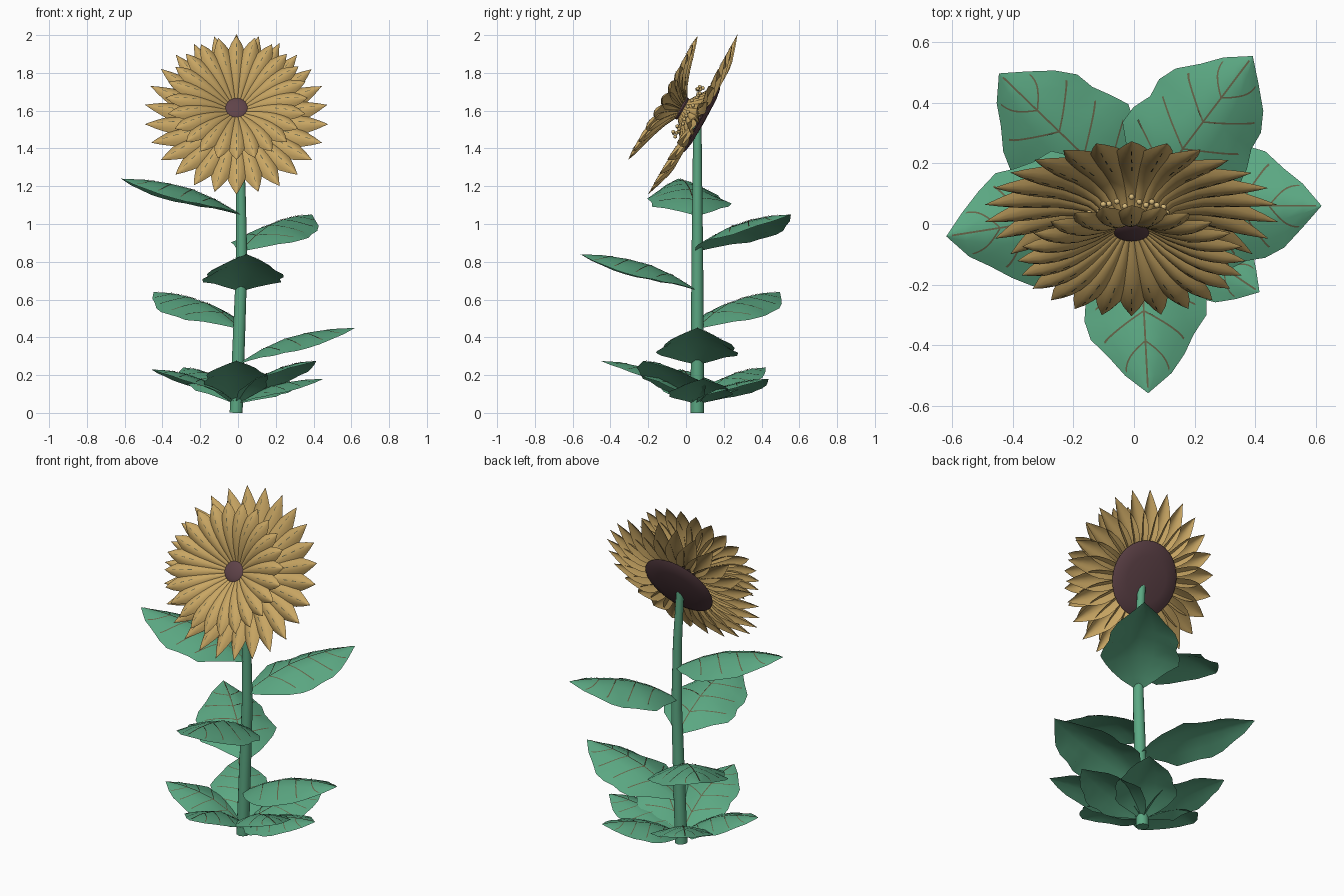
import bpy, bmesh, math, random
from mathutils import Matrix, Vector

cube = bpy.data.objects.get("Cube")
if cube:
    bpy.data.objects.remove(cube)
random.seed(4)


def material(name, color):
    m = bpy.data.materials.new(name)
    m.use_nodes = True
    m.diffuse_color = (*color, 1)
    m.node_tree.nodes["Principled BSDF"].inputs["Base Color"].default_value = (*color, 1)
    return m


GREEN = material("leaf green", (0.105, 0.39, 0.225))
VEIN = material("vein brown", (0.13, 0.125, 0.065))
GOLD = material("petal gold", (0.58, 0.38, 0.125))
POLLEN = material("pollen yellow", (0.70, 0.50, 0.20))
BROWN = material("seed brown", (0.115, 0.056, 0.066))


def lerp(values, s):
    """Sample evenly spaced values at s in 0..1."""
    f = min(max(s, 0), 1) * (len(values) - 1)
    i = min(int(f), len(values) - 2)
    return values[i] + (values[i + 1] - values[i]) * (f - i)


def finish(name, bm, mats, angle=50):
    me = bpy.data.meshes.new(name)
    bm.to_mesh(me)
    bm.free()
    ob = bpy.data.objects.new(name, me)
    bpy.context.collection.objects.link(ob)
    for m in mats:
        me.materials.append(m)
    bpy.ops.object.select_all(action='DESELECT')
    ob.select_set(True)
    bpy.context.view_layer.objects.active = ob
    bpy.ops.object.shade_smooth_by_angle(angle=math.radians(angle))


def sheet(bm, rows, cols, point, mat_index=0):
    """Grid surface; point(s, c) takes s in 0..1 and c in -1..1."""
    grid = [[bm.verts.new(point(i / rows, 2 * j / cols - 1)) for j in range(cols + 1)]
            for i in range(rows + 1)]
    for i in range(rows):
        for j in range(cols):
            f = bm.faces.new((grid[i][j], grid[i + 1][j], grid[i + 1][j + 1], grid[i][j + 1]))
            f.material_index = mat_index


# Stem: a gently bent, tapering tube
STEM = [(-0.01, 0.0, 0.036), (0.005, 0.4, 0.034), (0.02, 0.8, 0.031),
        (0.015, 1.2, 0.026), (-0.005, 1.54, 0.022)]
curve = bpy.data.curves.new("stem", 'CURVE')
curve.dimensions = '3D'
curve.bevel_depth = 1
curve.bevel_resolution = 3
curve.use_fill_caps = True
spline = curve.splines.new('POLY')
spline.points.add(len(STEM) - 1)
for p, (x, z, r) in zip(spline.points, STEM):
    p.co = (x, 0.06, z, 1)
    p.radius = r
curve.materials.append(GREEN)
bpy.context.collection.objects.link(bpy.data.objects.new("stem", curve))

# Leaves: broad arched blades with drooping, wavy sides
WIDTH = [0.015, 0.09, 0.155, 0.2, 0.21, 0.205, 0.195, 0.17, 0.13, 0.075, 0.0]
RISE = [0.0, 0.4, 0.7, 0.87, 0.97, 1.0]


def add_leaf(name, azimuth, base_z, length, rise, width, sag):
    base_x = lerp([p[0] for p in STEM], base_z / 1.6)
    place = Matrix.Translation((base_x, 0.06, base_z)) @ Matrix.Rotation(math.radians(azimuth), 4, 'Z')
    phase = random.uniform(0, 6)

    def blade(s, c, lift=0.0):
        w = lerp(WIDTH, s)
        edge = 1 + 0.07 * math.sin(19 * s + phase + c) * c * c
        droop = sag * abs(c) ** 1.4 * w / 0.21 * min(1, 0.45 + s)
        return place @ Vector((s * length, c * w * width * edge, lerp(RISE, s) * rise - droop + lift))

    bm = bmesh.new()
    sheet(bm, 10, 6, blade)
    # Midrib and side veins as thin strips on the blade
    sheet(bm, 20, 1, lambda s, c: blade(s * 0.97, 0, 0.003) + place.to_3x3() @ Vector((0, 0.003 * c, 0)), 1)
    for start in (0.2, 0.38, 0.56, 0.72):
        for side in (-1, 1):
            sheet(bm, 8, 1, lambda s, c: blade(start + 0.16 * s + 0.005 * c, side * 0.82 * s, 0.003), 1)
    finish(name, bm, [GREEN, VEIN])


for i, (az, z, length) in enumerate([(189, 1.05, 0.645), (53, 0.86, 0.62), (273, 0.65, 0.62),
                                     (136, 0.45, 0.63), (0, 0.26, 0.62)]):
    add_leaf(f"stem_leaf_{i + 1}", az, z, length, 0.19, 1.0, 0.088)
for i, (az, rise) in enumerate([(270, 0.225), (326, 0.225), (4, 0.13), (55, 0.13), (128, 0.19), (192, 0.18)]):
    add_leaf(f"base_leaf_{i + 1}", az, 0.05, 0.51 if i < 2 else 0.46, rise, 0.8, 0.05)

# Flower head frame: local z is the facing axis, local y points up the head
TILT = math.radians(60.8)
HEAD = Matrix.Translation((-0.008, 0.035, 1.58)) @ Matrix.Rotation(TILT, 4, 'X')


def petal_ring(name, count, r0, r1, depths, widths, turn):
    """Arched petals, each rolled a little so one edge tucks under its neighbour."""
    bm = bmesh.new()
    for k in range(count):
        spin = HEAD @ Matrix.Rotation(2 * math.pi * (k + turn) / count, 4, 'Z')
        reach = r1 * random.uniform(0.985, 1.0)

        def petal(s, c, lift=0.0):
            w = lerp(widths, s)
            arch = w * (0.65 * (1 - c * c) - 0.3 + 0.1 * c) + lift
            return spin @ Vector((r0 + (reach - r0) * s, c * w, lerp(depths, s) + arch))
        sheet(bm, 9, 6, petal)
        # Short dashes along the petal's middle
        for start in (0.5, 0.64, 0.78):
            sheet(bm, 2, 1, lambda s, c: petal(start + 0.07 * s, 0.04 * c, 0.002), 1)
    finish(name, bm, [GOLD, VEIN])


petal_ring("outer_petals", 26, 0.05, 0.49, [0.06, -0.012, -0.034, -0.03, -0.015, 0.0],
           [0.01, 0.022, 0.036, 0.047, 0.055, 0.06, 0.056, 0.042, 0.023, 0.0], 0.5)
petal_ring("inner_petals", 24, 0.045, 0.38, [0.062, 0.114, 0.15, 0.171, 0.18],
           [0.009, 0.018, 0.029, 0.039, 0.047, 0.05, 0.045, 0.029, 0.0], 0.0)

# Seed disc: shallow lathe profile of radius and depth behind the petals
bm = bmesh.new()
PROFILE = [(0.0, -0.074), (0.13, -0.071), (0.185, -0.062), (0.212, -0.05), (0.15, -0.045), (0.0, -0.04)]
verts = [bm.verts.new((r, 0, t)) for r, t in PROFILE]
edges = [bm.edges.new(pair) for pair in zip(verts, verts[1:])]
bmesh.ops.spin(bm, geom=verts + edges, cent=(0, 0, 0), axis=(0, 0, 1), angle=2 * math.pi, steps=40)
bmesh.ops.remove_doubles(bm, verts=bm.verts, dist=0.0005)
bmesh.ops.recalc_face_normals(bm, faces=bm.faces)
bm.transform(HEAD)
finish("seed_disc", bm, [BROWN])

# Low dome in the middle of the inner petals
bm = bmesh.new()
bmesh.ops.create_uvsphere(bm, u_segments=24, v_segments=10, radius=0.066)
bm.transform(HEAD @ Matrix.Translation((0, 0, 0.064)) @ Matrix.Diagonal((1, 1, 0.3, 1)))
finish("flower_eye", bm, [BROWN])

# Ring of pollen beads between the two petal rings
bm = bmesh.new()
for k in range(36):
    spin = Matrix.Rotation(2 * math.pi * k / 36, 4, 'Z')
    spot = Matrix.Translation((random.uniform(0.12, 0.15), 0, random.uniform(0.02, 0.045)))
    bmesh.ops.create_icosphere(bm, subdivisions=1, radius=0.011, matrix=HEAD @ spin @ spot)
finish("pollen_beads", bm, [POLLEN])
